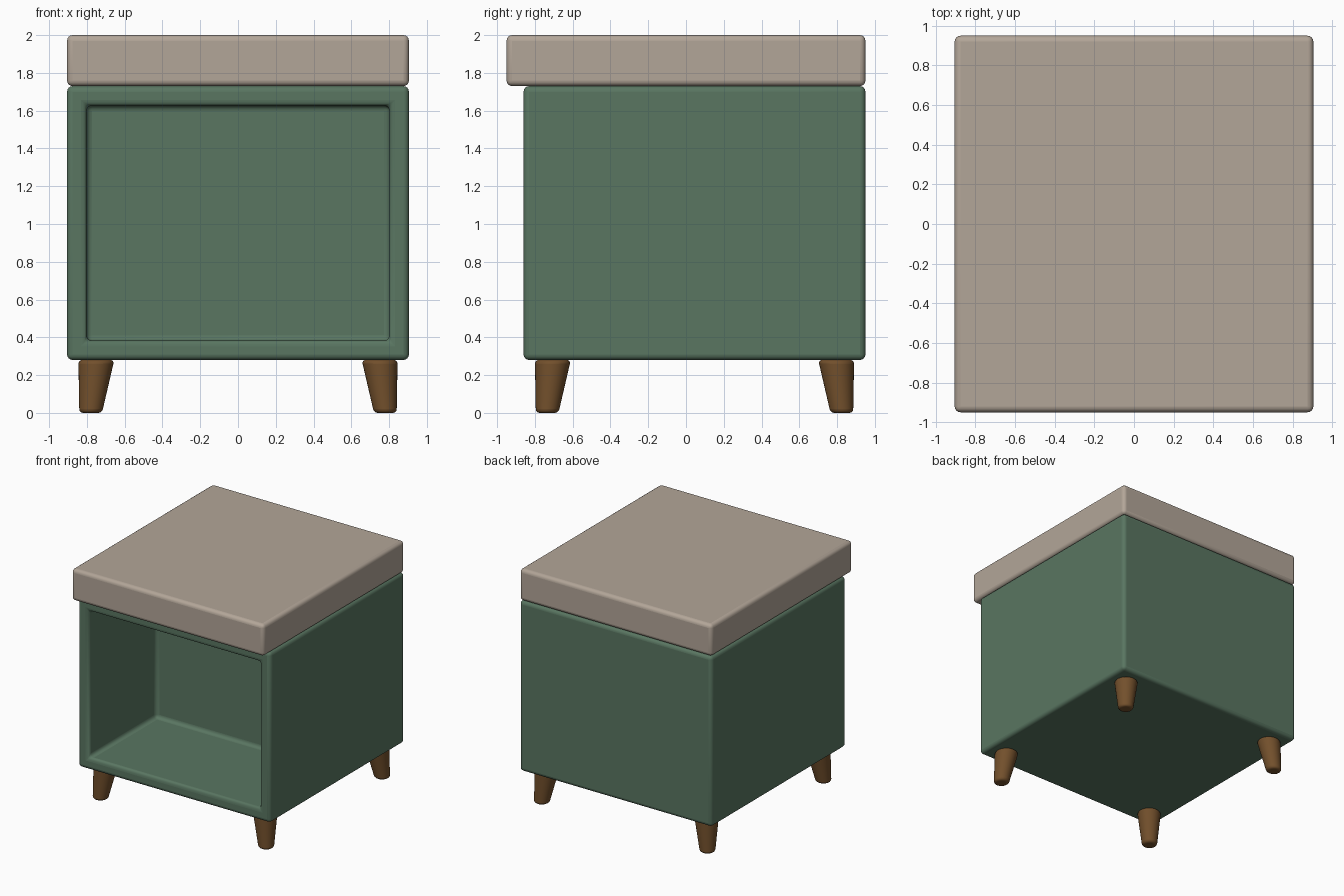
import bpy, bmesh
from mathutils import Matrix, Vector

if "Cube" in bpy.data.objects:
    bpy.data.objects.remove(bpy.data.objects["Cube"])

BODY_Y = 0.045  # body sits slightly behind the cushion's centre


def material(name, rgb):
    m = bpy.data.materials.new(name)
    m.diffuse_color = (*rgb, 1)
    m.use_nodes = True
    m.node_tree.nodes["Principled BSDF"].inputs["Base Color"].default_value = m.diffuse_color
    return m


green = material("green_paint", (0.10, 0.18, 0.12))
beige = material("beige_fabric", (0.45, 0.38, 0.315))
wood = material("brown_wood", (0.17, 0.08, 0.025))


def finish(bm, name, mat, bevel=0.0):
    bmesh.ops.recalc_face_normals(bm, faces=bm.faces)
    me = bpy.data.meshes.new(name)
    bm.to_mesh(me)
    bm.free()
    ob = bpy.data.objects.new(name, me)
    bpy.context.collection.objects.link(ob)
    me.materials.append(mat)
    if bevel:
        mod = ob.modifiers.new("soft_edges", 'BEVEL')
        mod.width = bevel
        mod.segments = 4
        mod.limit_method = 'ANGLE'
    bpy.ops.object.select_all(action='DESELECT')
    ob.select_set(True)
    bpy.context.view_layer.objects.active = ob
    bpy.ops.object.shade_smooth_by_angle()
    return ob


def box(size, centre):
    bm = bmesh.new()
    bmesh.ops.create_cube(bm, size=1, matrix=Matrix.Translation(centre) @ Matrix.Diagonal((*size, 1)))
    bm.normal_update()
    return bm


# Cushion
finish(box((1.81, 1.9, 0.27), (0, 0, 1.865)), "cushion", beige, 0.03)

# Cabinet body with a recess pushed in from the front
bm = box((1.81, 1.81, 1.45), (0, BODY_Y, 1.005))
front = min(bm.faces, key=lambda f: f.calc_center_median().y)
bmesh.ops.inset_region(bm, faces=[front], thickness=0.145)
inner = bmesh.ops.extrude_discrete_faces(bm, faces=[front])["faces"]
bmesh.ops.translate(bm, verts=inner[0].verts, vec=(0, 0.905, 0))
finish(bm, "cabinet_body", green, 0.03)

# Tapered legs, splayed outwards towards the corners
for sx, side in ((-1, "left"), (1, "right")):
    for sy, end in ((-1, "front"), (1, "back")):
        bm = bmesh.new()
        bmesh.ops.create_cone(bm, cap_ends=True, segments=32, radius1=0.06, radius2=0.095,
                              depth=0.28, matrix=Matrix.Translation((0, 0, 0.14)))
        for v in bm.verts:
            splay = 0.75 if v.co.z > 0.14 else 0.78
            v.co += Vector((sx * splay, BODY_Y + sy * splay, 0))
        finish(bm, f"{end}_{side}_leg", wood, 0.02)
